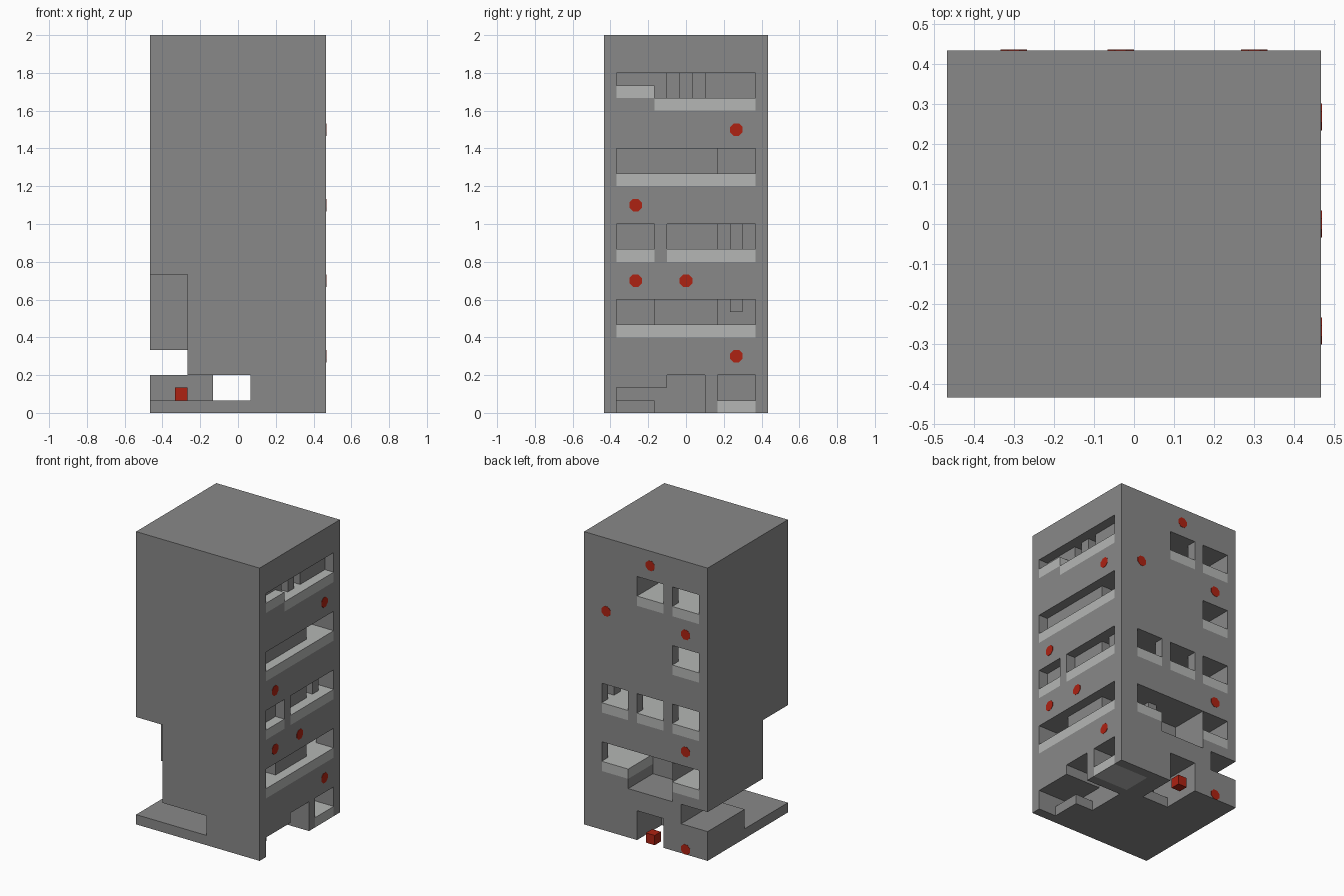
import bpy, math
from mathutils import Vector

U = 1 / 15  # one building module

if "Cube" in bpy.data.objects:
    bpy.data.objects.remove(bpy.data.objects["Cube"], do_unlink=True)


def material(name, rgb):
    m = bpy.data.materials.new(name)
    m.use_nodes = True
    m.diffuse_color = (*rgb, 1)
    m.node_tree.nodes["Principled BSDF"].inputs["Base Color"].default_value = (*rgb, 1)
    return m


concrete = material("grey concrete", (0.25, 0.25, 0.25))
pale = material("pale floor", (0.46, 0.47, 0.46))
red = material("red marker", (0.42, 0.016, 0.006))


def box(name, x, y, z, mat):
    """Box from module ranges along each axis."""
    bpy.ops.mesh.primitive_cube_add(size=1)
    o = bpy.context.object
    o.name = name
    spans = (x, y, z)
    size = Vector([(b - a) * U for a, b in spans])
    mid = Vector([(a + b) * U / 2 for a, b in spans])
    for v in o.data.vertices:
        v.co = Vector([v.co[i] * size[i] + mid[i] for i in range(3)])
    o.data.materials.append(mat)
    return o


tower = box("tower_walls", (-7, 7), (-6.5, 6.5), (0, 30), concrete)


def carve(x, y, z):
    """Subtract a box from the tower, overshooting at the outer faces."""
    def out(span, lim):
        a, b = span
        return (a - 1 if a <= -lim else a, b + 1 if b >= lim else b)
    zz = (z[0] - 1 if z[0] == 0 else z[0], z[1])
    cutter = box("cutter", out(x, 7), out(y, 6.5), zz, concrete)
    cutter.hide_render = True
    mod = tower.modifiers.new("carve", 'BOOLEAN')
    mod.operation, mod.solver, mod.object = 'DIFFERENCE', 'EXACT', cutter
    bpy.context.view_layer.objects.active = tower
    bpy.ops.object.modifier_apply(modifier=mod.name)
    bpy.data.objects.remove(cutter, do_unlink=True)


def room(name, x, y, z, top=None):
    """Carved space with a one-module pale floor."""
    carve(x, y, (z, top or z + 3))
    box(name + "_floor", x, y, (z, z + 1), pale)


# Entrance undercut, passage and notched corner
carve((-7, -4), (-6.5, -2.5), (3, 11))
carve((-7, -4), (-2.5, 6.5), (3, 5))
carve((-7, 1), (-6.5, 0.5), (1, 3))
carve((-2, 1), (0.5, 6.5), (1, 3))
carve((-2, 1), (2.5, 6.5), (0, 1))

# Ground floor side openings
room("ground_room", (3, 7), (2.5, 5.5), 0)
carve((3, 7), (-5.5, -1.5), (0, 2))
carve((3, 7), (-1.5, 1.5), (0, 3))
box("ground_plinth", (3, 5), (-5.5, -2.5), (0, 1), concrete)

# Long side balconies, one module deep
LEFT, MID, RIGHT = (-6, -3), (-2, 1), (2, 5)
room("first_balcony", (6, 7), (-5.5, 5.5), 6)
room("second_balcony_front", (6, 7), (-5.5, -2.5), 12)
room("second_balcony_back", (6, 7), (-1.5, 5.5), 12)
room("third_balcony", (6, 7), (-5.5, 5.5), 18)
room("top_balcony", (6, 7), (-2.5, 5.5), 24)
room("top_balcony_raised", (6, 7), (-5.5, -2.5), 25, 27)

# First storey: open back with a sunken middle bay
room("first_front_room", (2, 6), (-5.5, -2.5), 6)
room("first_side_room", (5, 6), (2.5, 5.5), 6)
room("first_back_right", (2, 5), (2.5, 6.5), 6)
room("first_back_left", (-6, -3), (2.5, 6.5), 6)
carve((-3, 2), (2.5, 6.5), (5, 9))
box("hanging_block", (1, 2), (3.5, 4.5), (8, 9), concrete)

# Upper corridors behind the back windows
for name, x, z, bays in (
    ("second", (-6, 5), 12, (LEFT, MID, RIGHT)),
    ("third", (-6, 6), 18, (LEFT,)),
    ("top", (-6, 1), 24, (LEFT, MID)),
):
    room(name + "_corridor", x, (2.5, 5.5), z)
    for i, bay in enumerate(bays):
        room(f"{name}_window_{i}", bay, (5.5, 6.5), z)

# Narrow doorways between balconies and rooms
for y in (2.5, 4.5):
    room("second_doorway", (5, 6), (y, y + 1), 12)
for y in (-1.5, 0.5):
    room("top_doorway", (4, 6), (y, y + 1), 24)

# Freestanding red blocks
box("red_block_back", (-1, 0), (5.5, 6.5), (0, 1), red)
box("red_block_lobby", (-5, -4), (-0.5, 0.5), (1, 2), red)


def marker(loc, rot):
    """Thin eight-sided plate on a wall."""
    bpy.ops.mesh.primitive_cylinder_add(
        vertices=8, radius=U / 2 / math.cos(math.pi / 8), depth=0.004,
        location=Vector(loc) * U, rotation=rot)
    o = bpy.context.object
    o.name = "wall_marker"
    # Turn the plate so that its flats are level
    o.rotation_mode = 'QUATERNION'
    o.rotation_quaternion = o.rotation_quaternion @ Vector((0, 0, 1)).rotation_difference(Vector((0, 0, 1)))
    for v in o.data.vertices:
        c, s = math.cos(math.pi / 8), math.sin(math.pi / 8)
        v.co.xy = (v.co.x * c - v.co.y * s, v.co.x * s + v.co.y * c)
    o.data.materials.append(red)


# Markers on the right-hand and back walls
for y, z in ((4, 22.5), (-4, 16.5), (-4, 10.5), (0, 10.5), (4, 4.5)):
    marker((7, y, z), (0, math.pi / 2, 0))
for x, z in ((-0.5, 28.5), (4.5, 22.5), (-4.5, 22.5), (-4.5, 10.5), (-4.5, 0.5)):
    marker((x, 6.5, z), (math.pi / 2, 0, 0))
